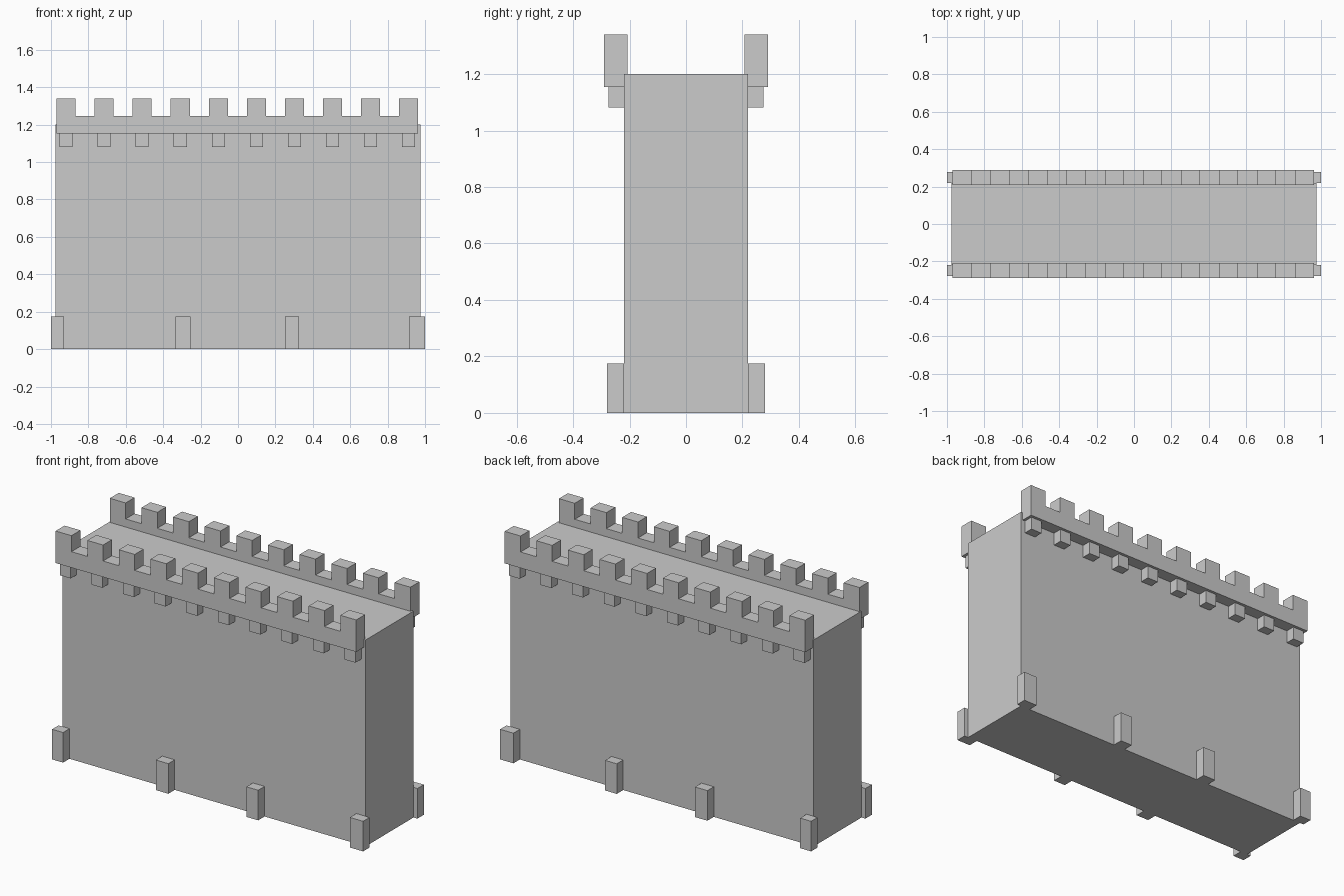
import bpy, bmesh
from mathutils import Matrix

if "Cube" in bpy.data.objects:
    bpy.data.objects.remove(bpy.data.objects["Cube"])


def finish(bm, name, mirrored=True):
    mesh = bpy.data.meshes.new(name)
    bmesh.ops.recalc_face_normals(bm, faces=bm.faces)
    bm.to_mesh(mesh)
    bm.free()
    ob = bpy.data.objects.new(name, mesh)
    bpy.context.collection.objects.link(ob)
    if mirrored:  # repeat on the back of the wall
        mod = ob.modifiers.new("Mirror", 'MIRROR')
        mod.use_axis = (False, True, False)
    return ob


def add_box(bm, x, y, z):
    """Box from (min, max) ranges on each axis."""
    ranges = (x, y, z)
    centre = [(a + b) / 2 for a, b in ranges]
    size = [b - a for a, b in ranges]
    bmesh.ops.create_cube(bm, size=1, matrix=Matrix.Translation(centre) @ Matrix.Diagonal((*size, 1)))


MERLONS = 10
X0, X1 = -0.97, 0.963
STEP = (X1 - X0) / (2 * MERLONS - 1)

# Solid wall block
bm = bmesh.new()
add_box(bm, (-0.975, 0.975), (-0.22, 0.22), (0, 1.2))
finish(bm, "wall_body", mirrored=False)

# Battlement: one crenellated outline extruded through its thickness
outline = [(X1, 1.154), (X0, 1.154)]
for i in range(2 * MERLONS - 1):
    z = 1.34 if i % 2 == 0 else 1.247
    outline += [(X0 + i * STEP, z), (X0 + (i + 1) * STEP, z)]
bm = bmesh.new()
face = bm.faces.new([bm.verts.new((x, -0.29, z)) for x, z in outline])
ext = bmesh.ops.extrude_face_region(bm, geom=[face], use_keep_orig=True)
bmesh.ops.translate(bm, vec=(0, 0.082, 0),
                    verts=[g for g in ext["geom"] if isinstance(g, bmesh.types.BMVert)])
finish(bm, "battlement")

# Small corbels under each merlon
bm = bmesh.new()
for i in range(MERLONS):
    cx = X0 + (2 * i + 0.5) * STEP
    add_box(bm, (cx - 0.035, cx + 0.035), (-0.274, -0.22), (1.081, 1.154))
finish(bm, "corbels")

# Short buttress posts at the foot
bm = bmesh.new()
for x in ((-1, -0.93), (-0.333, -0.253), (0.25, 0.325), (0.915, 1)):
    add_box(bm, x, (-0.279, -0.22), (0, 0.175))
finish(bm, "foot_buttresses")
